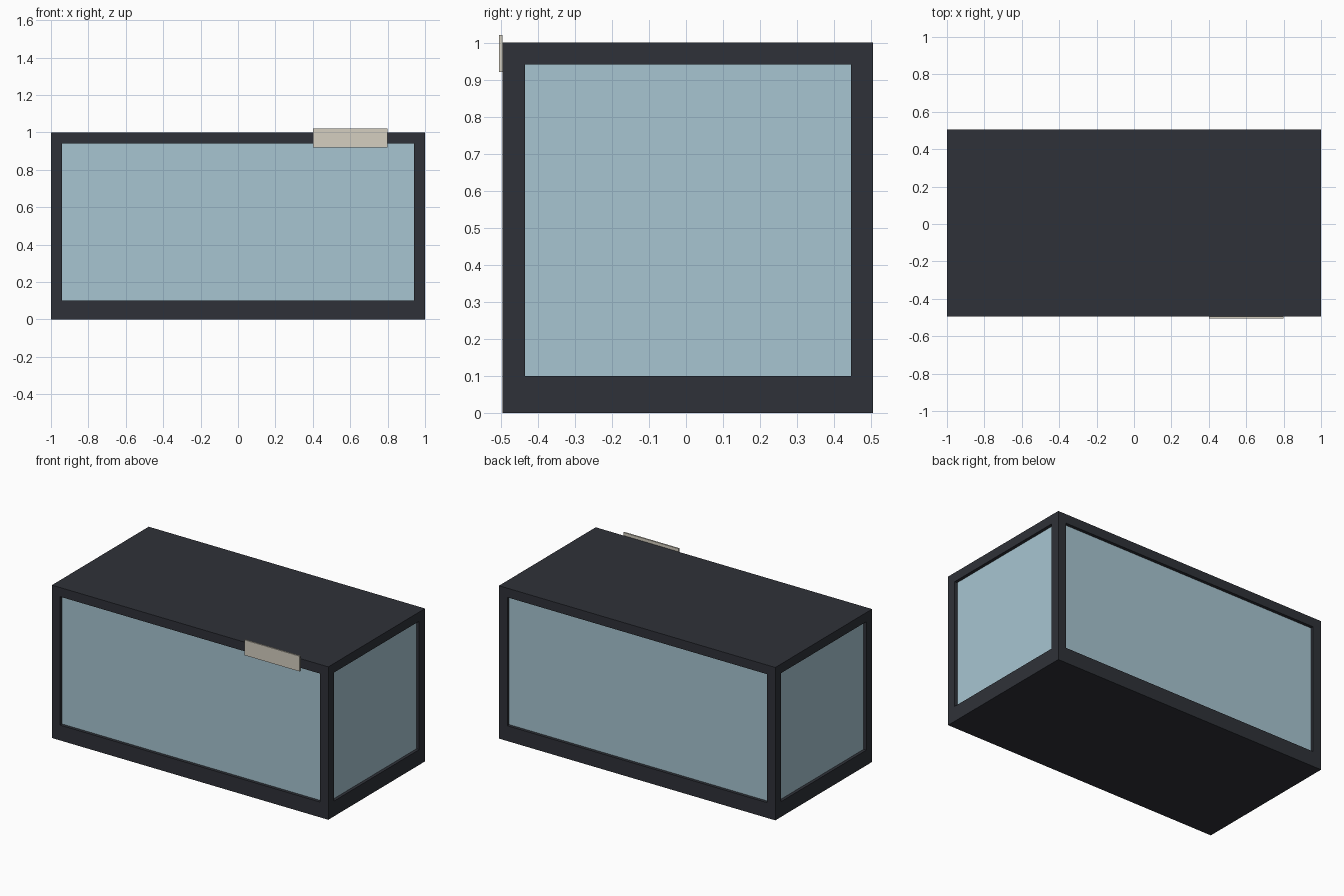
import bpy

if "Cube" in bpy.data.objects:
    bpy.data.objects.remove(bpy.data.objects["Cube"])


def material(name, rgb):
    m = bpy.data.materials.new(name)
    m.diffuse_color = (*rgb, 1)
    m.use_nodes = True
    m.node_tree.nodes["Principled BSDF"].inputs["Base Color"].default_value = m.diffuse_color
    return m


DARK = material("dark_frame", (0.028, 0.031, 0.04))
GLASS = material("pale_glass", (0.39, 0.56, 0.64))
CREAM = material("cream_plate", (0.66, 0.62, 0.53))


def box(name, lo, hi, mat):
    centre = [(a + b) / 2 for a, b in zip(lo, hi)]
    bpy.ops.mesh.primitive_cube_add(size=1, location=centre)
    ob = bpy.context.object
    ob.name = name
    ob.scale = [b - a for a, b in zip(lo, hi)]
    bpy.ops.object.transform_apply(location=False, rotation=False, scale=True)
    ob.data.materials.append(mat)
    return ob


X0, X1, Y0, Y1 = -1.0, 1.0, -0.495, 0.505   # outer footprint
POST, BASE, LID = 0.06, 0.10, 0.94          # post width, base top, roof underside
IN, T = 0.02, 0.02                          # glass recess and thickness

# base and roof slabs
box("base", (X0, Y0, 0), (X1, Y1, BASE), DARK)
box("roof", (X0, Y0, LID), (X1, Y1, 1.0), DARK)

# corner posts
for xn, x in (("left", X0), ("right", X1 - POST)):
    for yn, y in (("front", Y0), ("back", Y1 - POST)):
        box(f"{yn}_{xn}_post", (x, y, BASE), (x + POST, y + POST, LID), DARK)

# front and back glass
for name, y in (("front_glass", Y0 + IN), ("back_glass", Y1 - IN - T)):
    box(name, (X0 + POST, y, BASE), (X1 - POST, y + T, LID), GLASS)

# side glass
for name, x in (("left_glass", X0 + IN), ("right_glass", X1 - IN - T)):
    box(name, (x, Y0 + POST, BASE), (x + T, Y1 - POST, LID), GLASS)

# small plate on the front upper edge
box("front_plate", (0.4, -0.505, 0.92), (0.8, Y0, 1.02), CREAM)
